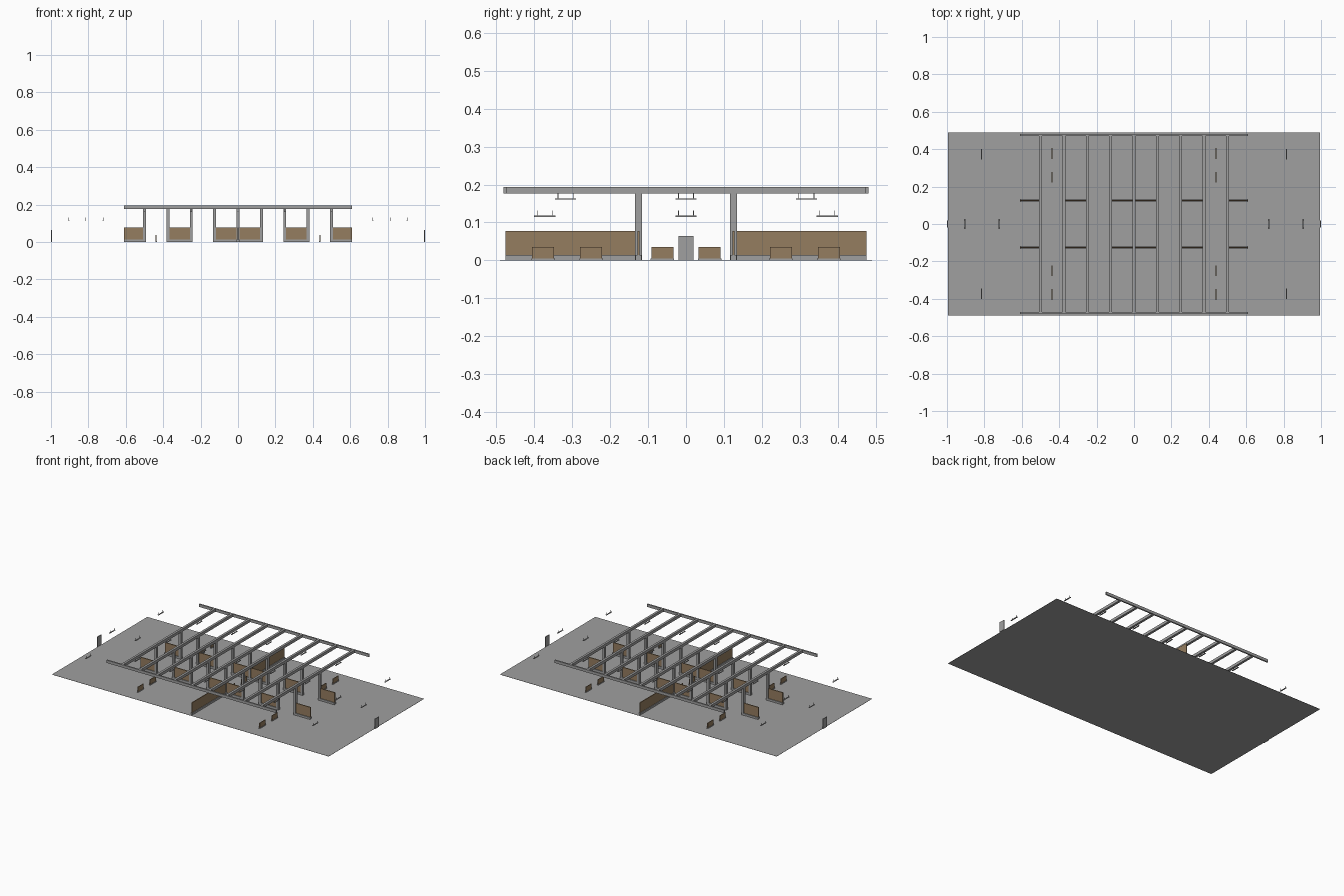
import bpy, bmesh
from mathutils import Matrix, Vector

if "Cube" in bpy.data.objects:
    bpy.data.objects.remove(bpy.data.objects["Cube"])


def mat(name, c):
    m = bpy.data.materials.new(name)
    m.diffuse_color = (*c, 1)
    m.use_nodes = True
    m.node_tree.nodes["Principled BSDF"].inputs["Base Color"].default_value = m.diffuse_color
    return m


GREY = mat("steel_grey", (0.35, 0.35, 0.35))
BROWN = mat("timber_brown", (0.30, 0.205, 0.115))


def boxes(name, material, spans):
    """One object made of boxes, each given as (x0, x1, y0, y1, z0, z1)."""
    bm = bmesh.new()
    for x0, x1, y0, y1, z0, z1 in spans:
        centre = Vector(((x0 + x1) / 2, (y0 + y1) / 2, (z0 + z1) / 2))
        size = (abs(x1 - x0), abs(y1 - y0), abs(z1 - z0))
        bmesh.ops.create_cube(bm, size=1, matrix=Matrix.Translation(centre) @ Matrix.Diagonal((*size, 1)))
    me = bpy.data.meshes.new(name)
    bm.to_mesh(me)
    bm.free()
    me.materials.append(material)
    ob = bpy.data.objects.new(name, me)
    bpy.context.collection.objects.link(ob)
    return ob


def around(x, y, w, d, z0, z1):
    return (x - w / 2, x + w / 2, y - d / 2, y + d / 2, z0, z1)


SIDES = (-1, 1)
FRAMES = [i * 0.125 for i in range(-4, 5)]
ROW = 0.125          # distance of the column rows from the centre line
EAVE, ROOF_Z, TOP = 0.475, 0.176, 0.194

# Platform floor
boxes("platform_floor", GREY, [(-0.995, 0.995, -0.49, 0.49, 0, 0.001)])

# Canopy frame: columns, rafters and long eave beams
boxes("columns", GREY, [around(x, s * ROW, 0.015, 0.018, 0, ROOF_Z) for x in FRAMES for s in SIDES])
boxes("rafters", GREY, [(x - 0.0075, x + 0.0075, -EAVE, EAVE, ROOF_Z, TOP) for x in FRAMES])
boxes("eave_beams", GREY, [around(0, s * (EAVE + 0.001), 1.22, 0.009, ROOF_Z, TOP) for s in SIDES])

# Timber screens between columns, on grey plinths
BAYS = [(-0.61, -0.5), (-0.375, -0.25), (-0.125, 0), (0, 0.125), (0.25, 0.375), (0.5, 0.61)]
boxes("screen_panels", BROWN, [(a, b, s * ROW - 0.003, s * ROW + 0.003, 0.014, 0.078)
                               for a, b in BAYS for s in SIDES])
boxes("screen_plinths", GREY, [(a, b, s * ROW - 0.008, s * ROW + 0.008, 0, 0.014)
                               for a, b in BAYS for s in SIDES])

# Cross walls on the centre axis
boxes("cross_walls", BROWN, [(-0.003, 0.003, s * ROW, s * EAVE, 0.014, 0.078) for s in SIDES])
boxes("cross_wall_plinths", GREY, [(-0.007, 0.007, s * ROW, s * EAVE, 0, 0.014) for s in SIDES])

# Low boards on grey feet
spots = [(sx * 0.438, sy * y) for sx in SIDES for sy in SIDES for y in (0.25, 0.376)]
spots += [(0, s * 0.062) for s in SIDES]
boxes("low_boards", BROWN, [around(x, y, 0.004, 0.058, 0.005, 0.036) for x, y in spots])
boxes("low_board_feet", GREY, [around(x, y, 0.008, 0.062, 0, 0.005) for x, y in spots])

# Hanging lamps: a thin bar with two short rods
lamps = [(x, y, 0.16) for x in FRAMES[::2] for y in (-0.317, 0, 0.317)]
lamps += [(sx * 0.815, sy * 0.372, 0.115) for sx in SIDES for sy in SIDES]
lamps += [(s * x, 0, 0.115) for s in SIDES for x in (0.72, 0.905)]
boxes("lamp_bars", GREY, [around(x, y, 0.007, 0.056, z, z + 0.003) for x, y, z in lamps])
boxes("lamp_rods", GREY, [around(x, y + s * 0.02, 0.002, 0.002, z + 0.003, z + 0.016)
                          for x, y, z in lamps for s in SIDES])

# Upright plates at both ends of the platform
boxes("end_plates", GREY, [around(s * 0.9975, 0, 0.005, 0.04, 0, 0.065) for s in SIDES])
